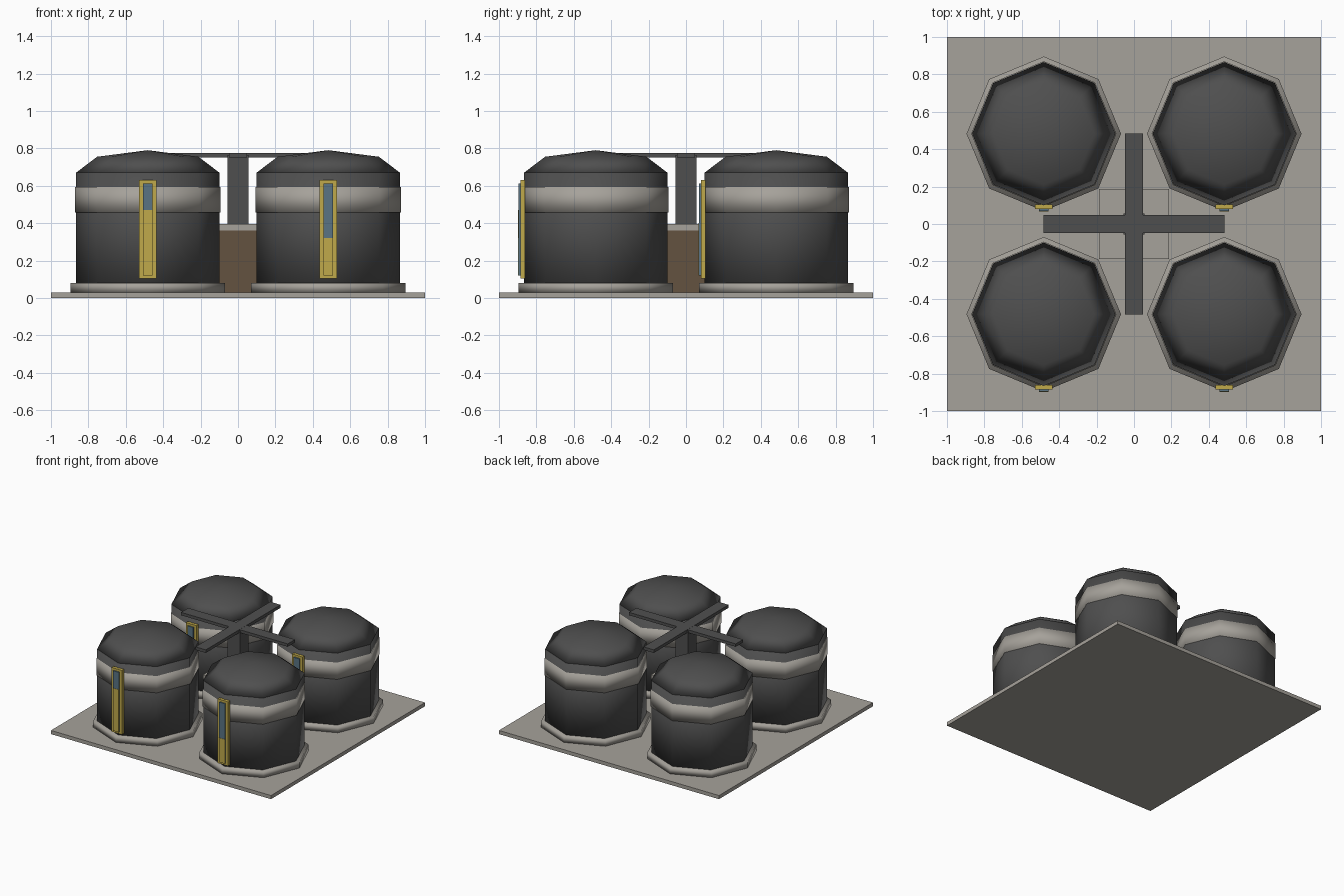
import bpy, bmesh, math

if "Cube" in bpy.data.objects:
    bpy.data.objects.remove(bpy.data.objects["Cube"])

def mat(name, rgb):
    m = bpy.data.materials.new(name)
    m.diffuse_color = (*rgb, 1)
    m.use_nodes = True
    m.node_tree.nodes["Principled BSDF"].inputs["Base Color"].default_value = m.diffuse_color
    return m

CONCRETE = mat("light_concrete", (0.38, 0.36, 0.325))
DARK = mat("dark_metal", (0.078, 0.078, 0.078))
BROWN = mat("brown_casing", (0.125, 0.085, 0.05))
YELLOW = mat("yellow_paint", (0.53, 0.40, 0.07))
BLUE = mat("blue_glass", (0.10, 0.175, 0.23))

def finish(name, bm, m, smooth=False):
    bmesh.ops.recalc_face_normals(bm, faces=bm.faces)
    me = bpy.data.meshes.new(name)
    for f in bm.faces:
        f.smooth = smooth
    bm.to_mesh(me)
    bm.free()
    me.materials.append(m)
    ob = bpy.data.objects.new(name, me)
    bpy.context.collection.objects.link(ob)
    return ob

def box(name, m, x0, x1, y0, y1, z0, z1):
    bm = bmesh.new()
    bmesh.ops.create_cube(bm, size=1)
    for v in bm.verts:
        v.co.x = x1 if v.co.x > 0 else x0
        v.co.y = y1 if v.co.y > 0 else y0
        v.co.z = z1 if v.co.z > 0 else z0
    return finish(name, bm, m)

def octagon(name, m, cx, cy, profile):
    """Stack of eight-sided rings (radius, z), closed top and bottom; radius 0 makes an apex."""
    bm = bmesh.new()
    rings = []
    for r, z in profile:
        if r == 0:
            rings.append([bm.verts.new((cx, cy, z))] * 8)
        else:
            rings.append([bm.verts.new((cx + r * math.cos(i * math.pi / 4),
                                        cy + r * math.sin(i * math.pi / 4), z)) for i in range(8)])
    for a, b in zip(rings, rings[1:]):
        for i in range(8):
            j = (i + 1) % 8
            bm.faces.new((a[i], a[j], b[j]) if b[i] is b[j] else (a[i], a[j], b[j], b[i]))
    bm.faces.new(rings[0][::-1])
    if profile[-1][0] > 0:
        bm.faces.new(rings[-1])
    return finish(name, bm, m, True)

# ground slab
box("base_slab", CONCRETE, -1, 1, -1, 1, 0, 0.03)

# four tanks with foot ring, band, dome and level gauge
levels = {(-1, -1): 0.47, (1, -1): 0.32, (-1, 1): 0.40, (1, 1): 0.40}
for (sx, sy), level in levels.items():
    cx, cy = 0.4825 * sx, 0.4825 * sy
    tag = ("left" if sx < 0 else "right") + ("_front" if sy < 0 else "_back")
    octagon("tank_foot_" + tag, CONCRETE, cx, cy, [(0.413, 0.03), (0.413, 0.08)])
    octagon("tank_body_" + tag, DARK, cx, cy, [(0.383, 0.03), (0.383, 0.67)])
    octagon("tank_band_" + tag, CONCRETE, cx, cy, [(0.388, 0.457), (0.388, 0.593)])
    octagon("tank_dome_" + tag, DARK, cx, cy,
            [(0.383, 0.67), (0.271, 0.755), (0, 0.79)])
    y = cy - 0.383
    box("gauge_frame_" + tag, YELLOW, cx - 0.048, cx + 0.048, y - 0.02, y + 0.006, 0.103, 0.63)
    box("gauge_glass_" + tag, BLUE, cx - 0.026, cx + 0.026, y - 0.03, y - 0.02, 0.12, 0.612)
    box("gauge_fill_" + tag, YELLOW, cx - 0.026, cx + 0.026, y - 0.032, y - 0.03, 0.12, level)

# central pump block, column and crossing pipes
box("pump_block", BROWN, -0.18, 0.18, -0.18, 0.18, 0.03, 0.36)
box("pump_cap", CONCRETE, -0.187, 0.187, -0.187, 0.187, 0.36, 0.395)
box("column", DARK, -0.057, 0.057, -0.057, 0.057, 0.395, 0.765)
box("cross_bar_x", DARK, -0.485, 0.485, -0.047, 0.047, 0.75, 0.774)
box("cross_bar_y", DARK, -0.047, 0.047, -0.485, 0.485, 0.75, 0.775)
